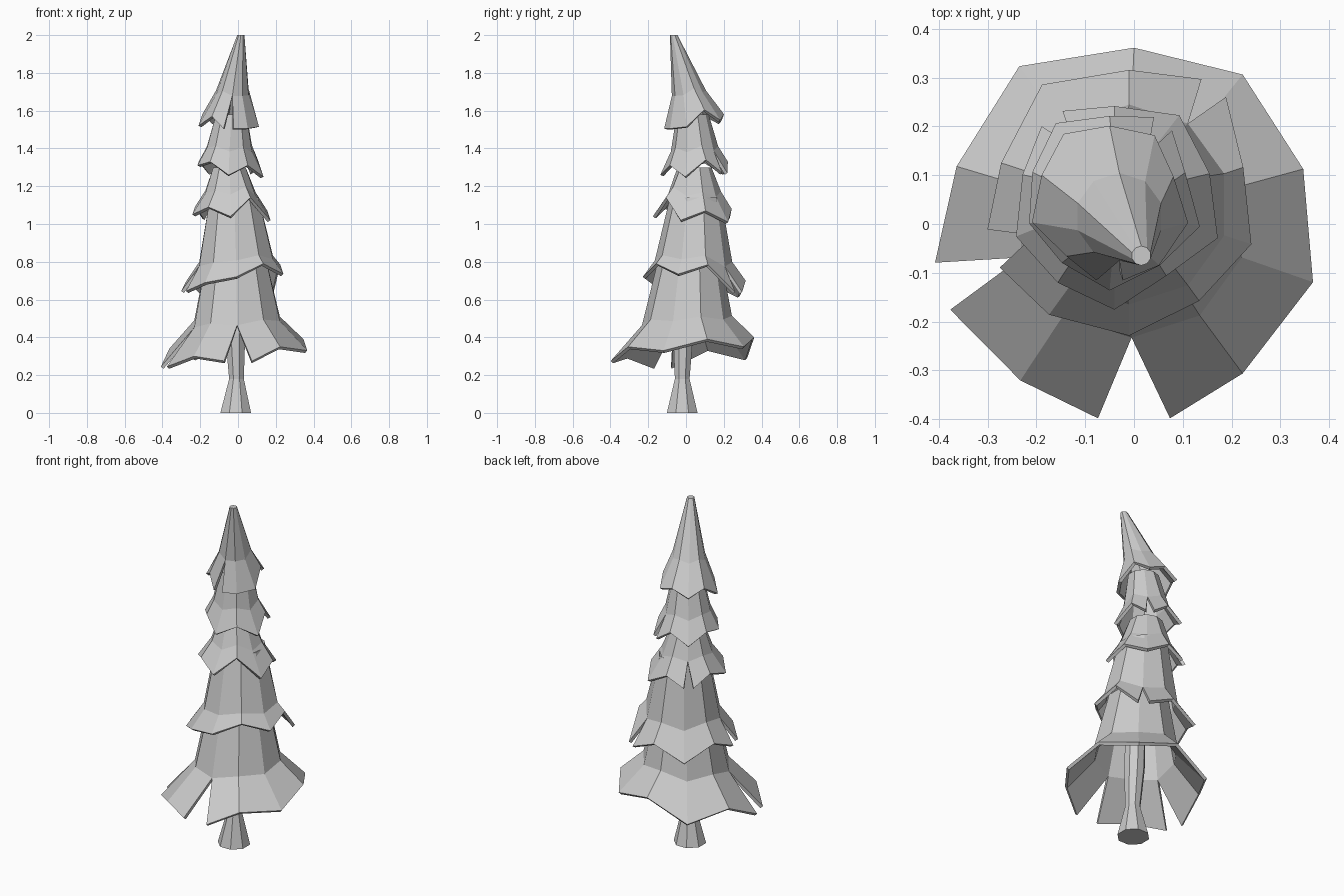
import bpy, bmesh
from math import sin, cos, radians

if "Cube" in bpy.data.objects:
    bpy.data.objects.remove(bpy.data.objects["Cube"])

N = 10


def finish(name, bm, thickness=0):
    bmesh.ops.recalc_face_normals(bm, faces=bm.faces)
    me = bpy.data.meshes.new(name)
    bm.to_mesh(me)
    bm.free()
    ob = bpy.data.objects.new(name, me)
    bpy.context.collection.objects.link(ob)
    if thickness:
        m = ob.modifiers.new("thickness", 'SOLIDIFY')
        m.thickness = thickness
        m.offset = -1
    return ob


def polar(bm, c, r, deg, z):
    a = radians(deg)
    return bm.verts.new((c[0] + r * cos(a), c[1] + r * sin(a), z))


def tier(name, top, knee, hem, hem_z, splits, cap=False):
    """Skirt of branches: top ring, bent knee ring, zigzag hem with slits.
    top/knee = (x, y, z, r), hem = (x, y, r), splits = {spoke: half angle}"""
    bm = bmesh.new()
    mean = sum(hem_z) / N
    t, k, left, right = [], [], [], []
    for i in range(N):
        a = -90 + 36 * i
        dz = hem_z[i] - mean
        t.append(polar(bm, top, top[3], a, top[2]))
        k.append(polar(bm, knee, knee[3], a, knee[2] + 0.4 * dz))
        r = hem[2] - 0.35 * dz
        s = splits.get(i, 0)
        right.append(polar(bm, hem, r, a - s, hem_z[i]))
        left.append(polar(bm, hem, r, a + s, hem_z[i]) if s else right[-1])
    for i in range(N):
        j = (i + 1) % N
        bm.faces.new((k[i], k[j], t[j], t[i]))
        bm.faces.new((left[i], right[j], k[j], k[i]))
    if cap:
        bm.faces.new(t)
    # orient outward
    bm.normal_update()
    f = bm.faces[0] if not hasattr(bm.faces, "ensure_lookup_table") else None
    bm.faces.ensure_lookup_table()
    f = bm.faces[0]
    ob = None
    if f.normal.y > 0:
        bmesh.ops.reverse_faces(bm, faces=bm.faces)
    me = bpy.data.meshes.new(name)
    bm.to_mesh(me)
    bm.free()
    ob = bpy.data.objects.new(name, me)
    bpy.context.collection.objects.link(ob)
    m = ob.modifiers.new("thickness", 'SOLIDIFY')
    m.thickness = 0.018
    m.offset = -1
    return ob


# Branch tiers, bottom to top
tier("branches_bottom", (-0.01, 0.02, 0.82, 0.165), (-0.005, 0.005, 0.485, 0.238),
     (0, 0, 0.387),
     [.275, .35, .33, .39, .35, .40, .29, .34, .245, .30], {0: 10.5, 8: 7})
tier("branches_lower", (-0.02, 0.05, 1.14, 0.135), (-0.01, 0.04, 0.80, 0.205),
     (-0.01, 0.04, 0.275),
     [.72, .79, .735, .785, .64, .70, .62, .70, .645, .69], {4: 6, 8: 8})
tier("branches_middle", (-0.045, 0.045, 1.30, 0.09), (-0.04, 0.045, 1.165, 0.14),
     (-0.04, 0.04, 0.208),
     [1.04, 1.14, 1.02, 1.07, 1.01, 1.08, 1.03, 1.09, 1.05, 1.09], {6: 7})
tier("branches_upper", (-0.035, 0.035, 1.58, 0.085), (-0.045, 0.045, 1.40, 0.125),
     (-0.05, 0.055, 0.177),
     [1.26, 1.31, 1.25, 1.34, 1.27, 1.33, 1.27, 1.33, 1.31, 1.33], {4: 7})
tier("branches_top", (0.015, -0.065, 2.0, 0.02), (-0.03, 0.015, 1.695, 0.09),
     (-0.05, 0.055, 0.158),
     [1.505, 1.505, 1.515, 1.605, 1.55, 1.58, 1.54, 1.58, 1.52, 1.57], {0: 9}, cap=True)

# Flared trunk
bm = bmesh.new()
rings = []
for x, y, z, r in [(-0.012, -0.02, 0, 0.088), (-0.008, -0.02, 0.18, 0.042),
                   (-0.015, -0.015, 0.42, 0.058), (-0.01, 0.01, 0.8, 0.05)]:
    rings.append([polar(bm, (x, y), r, 22.5 + 45 * i, z) for i in range(8)])
for lo, hi in zip(rings, rings[1:]):
    for i in range(8):
        j = (i + 1) % 8
        bm.faces.new((lo[i], lo[j], hi[j], hi[i]))
bm.faces.new(rings[0])
bm.faces.new(rings[-1])
finish("trunk", bm)
